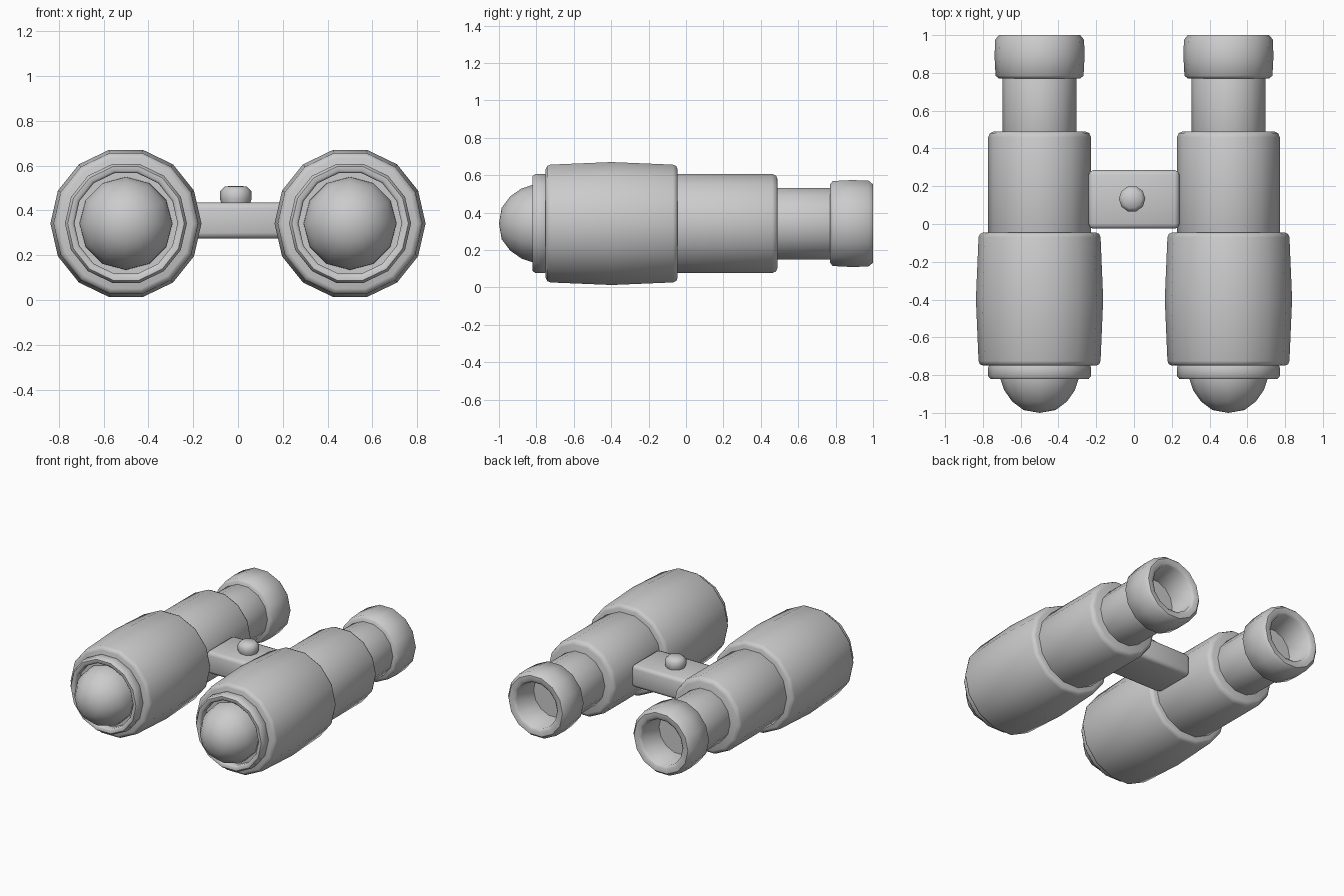
import bpy, bmesh, math
from mathutils import Matrix

if "Cube" in bpy.data.objects:
    bpy.data.objects.remove(bpy.data.objects["Cube"], do_unlink=True)

grey = bpy.data.materials.new("matte grey")
grey.use_nodes = True
tone = (0.6, 0.6, 0.6, 1)
grey.diffuse_color = tone
grey.node_tree.nodes["Principled BSDF"].inputs["Base Color"].default_value = tone

AXIS_Z = 0.342


def finish(bm, name, location):
    bmesh.ops.remove_doubles(bm, verts=bm.verts, dist=0.0005)
    bmesh.ops.recalc_face_normals(bm, faces=bm.faces)
    mesh = bpy.data.meshes.new(name)
    bm.to_mesh(mesh)
    bm.free()
    mesh.materials.append(grey)
    obj = bpy.data.objects.new(name, mesh)
    obj.location = location
    bpy.context.collection.objects.link(obj)
    bpy.ops.object.select_all(action="DESELECT")
    obj.select_set(True)
    bpy.context.view_layer.objects.active = obj
    bpy.ops.object.shade_smooth_by_angle(angle=math.radians(50))
    return obj


def lathe(name, profile, location, sides=14, upright=False):
    """Spin (radius, height) points; lies along y unless upright."""
    bm = bmesh.new()
    verts = [bm.verts.new((r, 0, h)) for r, h in profile]
    edges = [bm.edges.new(pair) for pair in zip(verts, verts[1:])]
    bmesh.ops.spin(bm, geom=verts + edges, cent=(0, 0, 0), axis=(0, 0, 1),
                   angle=math.tau, steps=sides, use_duplicate=False)
    if not upright:
        bmesh.ops.transform(bm, matrix=Matrix.Rotation(-math.pi / 2, 4, "X"), verts=bm.verts)
    return finish(bm, name, location)


def rounded(r, start, end, soft, bulge=0.0):
    """Closed drum profile with softened rims."""
    mid = (start + end) / 2
    k = soft * 0.3
    return [(0, start), (r - soft, start), (r - k, start + k), (r, start + soft),
            (r + bulge, mid), (r, end - soft), (r - k, end - k), (r - soft, end), (0, end)]


# Recessed front rim, eyepiece cup with a bore, and domed lens
rim = [(0, -0.74), (0.265, -0.74), (0.272, -0.76), (0.272, -0.805), (0.26, -0.82),
       (0.24, -0.82), (0.23, -0.81), (0.23, -0.775), (0, -0.775)]
cup = [(0, 0.77), (0.215, 0.77), (0.233, 0.785), (0.238, 0.88), (0.236, 0.975),
       (0.215, 1.0), (0.18, 1.0), (0.163, 0.985), (0.155, 0.8), (0, 0.8)]
dome = [(0.208, -0.77), (0.207, -0.82), (0.187, -0.88), (0.145, -0.94),
        (0.085, -0.985), (0, -1.0)]

for side, x in (("right", -0.5), ("left", 0.5)):
    at = (x, 0, AXIS_Z)
    lathe(side + "_front_barrel", rounded(0.323, -0.75, -0.045, 0.025, 0.014), at)
    lathe(side + "_rear_barrel", rounded(0.272, -0.1, 0.49, 0.03), at)
    lathe(side + "_eyepiece_tube", rounded(0.196, 0.45, 0.79, 0.01), at)
    lathe(side + "_eyepiece_cup", cup, at)
    lathe(side + "_front_rim", rim, at)
    lathe(side + "_domed_lens", dome, at, sides=12)

# Bridge joining the barrels
bm = bmesh.new()
bmesh.ops.create_cube(bm, size=1, matrix=Matrix.Diagonal((0.48, 0.31, 0.16, 1)))
bmesh.ops.bevel(bm, geom=bm.edges[:], offset=0.025, segments=2, affect="EDGES", profile=0.5)
finish(bm, "bridge", (0, 0.13, 0.355))

# Focus knob on the bridge
knob = [(0.06, 0.42), (0.07, 0.45), (0.07, 0.485), (0.05, 0.507), (0, 0.51)]
lathe("focus_knob", knob, (-0.01, 0.133, 0), sides=10, upright=True)
